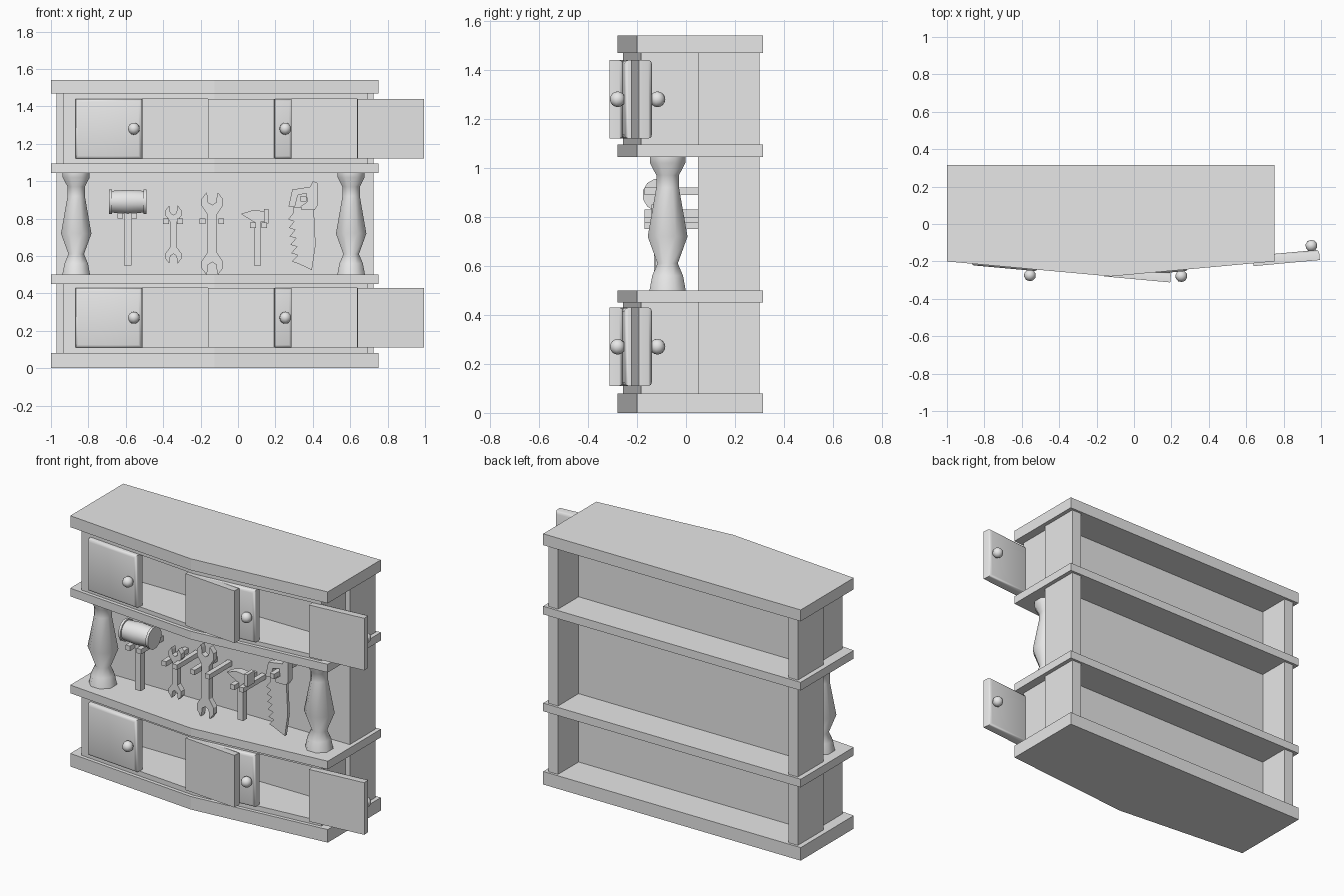
import bpy, bmesh, math
from mathutils import Matrix, Vector

cube = bpy.data.objects.get("Cube")
if cube:
    bpy.data.objects.remove(cube)

grey = bpy.data.materials.new("plain grey")
grey.use_nodes = True
grey.diffuse_color = (0.8, 0.8, 0.8, 1)
grey.node_tree.nodes["Principled BSDF"].inputs["Base Color"].default_value = (0.8, 0.8, 0.8, 1)


def finish(name, bm, smooth=None):
    bmesh.ops.recalc_face_normals(bm, faces=bm.faces)
    mesh = bpy.data.meshes.new(name)
    bm.to_mesh(mesh)
    bm.free()
    mesh.materials.append(grey)
    obj = bpy.data.objects.new(name, mesh)
    bpy.context.collection.objects.link(obj)
    if smooth:
        bpy.ops.object.select_all(action='DESELECT')
        obj.select_set(True)
        bpy.context.view_layer.objects.active = obj
        bpy.ops.object.shade_smooth_by_angle(angle=math.radians(smooth))
    return obj


def prism(name, pts, lo, hi, axis='z'):
    """Extrude an outline along z (points are x, y) or along y (points are x, z)."""
    bm = bmesh.new()
    face = bm.faces.new([bm.verts.new((a, b, lo) if axis == 'z' else (a, lo, b)) for a, b in pts])
    out = bmesh.ops.extrude_face_region(bm, geom=[face])
    move = Vector((0, 0, hi - lo)) if axis == 'z' else Vector((0, hi - lo, 0))
    bmesh.ops.translate(bm, vec=move, verts=[v for v in out['geom'] if isinstance(v, bmesh.types.BMVert)])
    return finish(name, bm)


def box(name, x, y, z):
    return prism(name, [(x[0], y[0]), (x[1], y[0]), (x[1], y[1]), (x[0], y[1])], *z)


def lathe(name, profile, centre, sides, smooth, turn=None):
    """Revolve (radius, height) pairs about z."""
    bm = bmesh.new()
    rings = []
    for r, h in profile:
        rings.append([bm.verts.new((r * math.cos(a), r * math.sin(a), h))
                      for a in (math.tau * (i + 0.5) / sides for i in range(sides))])
    for low, high in zip(rings, rings[1:]):
        for i in range(sides):
            j = (i + 1) % sides
            bm.faces.new((low[i], low[j], high[j], high[i]))
    bm.faces.new(rings[0])
    bm.faces.new(rings[-1])
    bm.transform(Matrix.Translation(centre) @ (turn or Matrix()))
    return finish(name, bm, smooth)


# Shelf boards with a bowed front
MID, LEFT, RIGHT = -0.125, -1.0, 0.75
SLOPE = 0.08 / (RIGHT - MID)


def front(x):
    return -0.28 + abs(x - MID) * SLOPE


def bowed(x0, x1, back, inset):
    pts = [(x1, back), (x0, back), (x0, front(x0) + inset)]
    if x0 < MID < x1:
        pts.append((MID, front(MID) + inset))
    return pts + [(x1, front(x1) + inset)]


for name, lo, hi in (("bottom_board", 0, 0.08), ("lower_shelf", 0.45, 0.5),
                     ("upper_shelf", 1.045, 1.095), ("top_board", 1.47, 1.54)):
    prism(name, bowed(LEFT, RIGHT, 0.315, 0), lo, hi)

# Rear case
box("back_panel", (-0.97, 0.725), (0.05, 0.1), (0.04, 1.5))
box("right_post", (-0.97, -0.905), (0.05, 0.3), (0.04, 1.5))
box("left_post", (0.66, 0.725), (0.05, 0.3), (0.04, 1.5))

# Cabinets with doors
DOOR_W, DOOR_H, DOOR_T = 0.355, 0.32, 0.055


def door(name, hinge, tilt, side, z):
    """Door leaf from its hinge along +x; side is the direction of the rounded face and knob."""
    bm = bmesh.new()
    bmesh.ops.create_cube(bm, size=1)
    bmesh.ops.scale(bm, vec=(DOOR_W, DOOR_T, DOOR_H), verts=bm.verts)
    bmesh.ops.translate(bm, vec=(DOOR_W / 2, side * DOOR_T / 2, DOOR_H / 2), verts=bm.verts)
    rim = [e for e in bm.edges if all(abs(v.co.y) > DOOR_T / 2 for v in e.verts)]
    bmesh.ops.bevel(bm, geom=rim, offset=0.015, segments=2, profile=0.5, affect='EDGES')
    place = Matrix.Translation((*hinge, z)) @ Matrix.Rotation(tilt, 4, 'Z')
    bm.transform(place)
    finish(name + "_door", bm, 50)
    bm = bmesh.new()
    bmesh.ops.create_uvsphere(bm, u_segments=10, v_segments=8, radius=0.032)
    bm.transform(place @ Matrix.Translation((DOOR_W - 0.038, side * (DOOR_T + 0.025), DOOR_H / 2)))
    finish(name + "_knob", bm, 60)


ANGLE = math.atan(SLOPE)
for level, base, low, top in (("lower", 0.11, 0.08, 0.45), ("upper", 1.12, 1.095, 1.47)):
    x0, x1 = -0.935, 0.695
    prism(level + "_cabinet_floor", bowed(x0, x1, 0.06, 0.022), low, base)
    prism(level + "_cabinet_ceiling", bowed(x0, x1, 0.06, 0.022), base + DOOR_H, top)
    prism(level + "_cabinet_right_side", bowed(x0, x0 + 0.07, 0.06, 0.022), low, top)
    prism(level + "_cabinet_left_side", bowed(x1 - 0.055, x1, 0.06, 0.022), low, top)
    for name, hx in (("first", -0.865), ("third", -0.07)):
        door(f"{level}_{name}", (hx, front(hx) + 0.047), -ANGLE if hx < -0.5 else ANGLE, -1, base)
    door(level + "_second", (-0.16, -0.28), -ANGLE, 1, base)
    door(level + "_fourth", (0.64, -0.225), ANGLE, 1, base)

# Turned columns
column = [(0.08, 0.5), (0.068, 0.56), (0.045, 0.61), (0.088, 0.72),
          (0.05, 0.92), (0.05, 0.97), (0.078, 1.02), (0.078, 1.045)]
for name, x in (("right_column", -0.865), ("left_column", 0.605)):
    lathe(name, column, (x, -0.075, 0), 8, 50)


# Pegs that carry the tools
def pegs(name, xs, z, w=0.03):
    for i, x in enumerate(xs):
        box(f"{name}_peg_{i + 1}", (x - w / 2, x + w / 2), (-0.17, 0.05), (z - w / 2, z + w / 2))


pegs("mallet", (-0.63, -0.555), 0.815)
pegs("small_wrench", (-0.385, -0.31), 0.785)
pegs("large_wrench", (-0.19, -0.09), 0.785)
pegs("hammer", (0.08, 0.14), 0.765)
pegs("saw", (0.35,), 0.905)

# Mallet
barrel = [(0.068, -0.1), (0.068, -0.085), (0.06, -0.085), (0.066, 0),
          (0.06, 0.085), (0.068, 0.085), (0.068, 0.1)]
lathe("mallet_head", barrel, (-0.59, -0.11, 0.89), 12, 40, Matrix.Rotation(math.pi / 2, 4, 'Y'))
box("mallet_handle", (-0.61, -0.57), (-0.13, -0.09), (0.55, 0.86))


# Wrenches with an open jaw at both ends
def wrench(name, x, z0, z1, h, stem):
    half = [(0, 1.2), (0.4, 0.95), (0.45, 0.3), (0.55, 0), (1, 0.6), (1, 1.3), (stem / h, 2.1)]
    quarter = [(a * h, (z1 - z0) / 2 - b * h) for a, b in half]
    right = quarter + [(a, -b) for a, b in reversed(quarter)]
    left = [(-a, b) for a, b in reversed(right[1:-1])]
    mid = (z0 + z1) / 2
    prism(name, [(x + a, mid + b) for a, b in right + left], -0.12, -0.085, 'y')


wrench("small_wrench", -0.345, 0.56, 0.87, 0.042, 0.017)
wrench("large_wrench", -0.138, 0.5, 0.94, 0.056, 0.026)

# Hammer
prism("hammer_head", [(0.015, 0.825), (0.08, 0.785), (0.14, 0.785), (0.14, 0.84), (0.08, 0.845)],
      -0.13, -0.08, 'y')
box("hammer_face", (0.14, 0.162), (-0.14, -0.07), (0.775, 0.85))
box("hammer_handle", (0.085, 0.122), (-0.125, -0.085), (0.55, 0.8))

# Saw with a toothed blade and an open grip
teeth = []
for i in range(6):
    z = 0.83 - i * 0.045
    teeth += [(0.295 + i * 0.005, z), (0.268 + i * 0.004, z - 0.035)]
prism("saw_blade", teeth + [(0.32, 0.56), (0.395, 0.525), (0.415, 0.66), (0.405, 0.86), (0.295, 0.86)],
      -0.11, -0.09, 'y')
prism("saw_grip", [(0.425, 0.99), (0.4, 1.0), (0.385, 0.97), (0.29, 0.955), (0.27, 0.865), (0.305, 0.865),
                   (0.32, 0.925), (0.365, 0.935), (0.37, 0.89), (0.335, 0.865), (0.34, 0.845),
                   (0.41, 0.845), (0.425, 0.87)], -0.12, -0.08, 'y')
